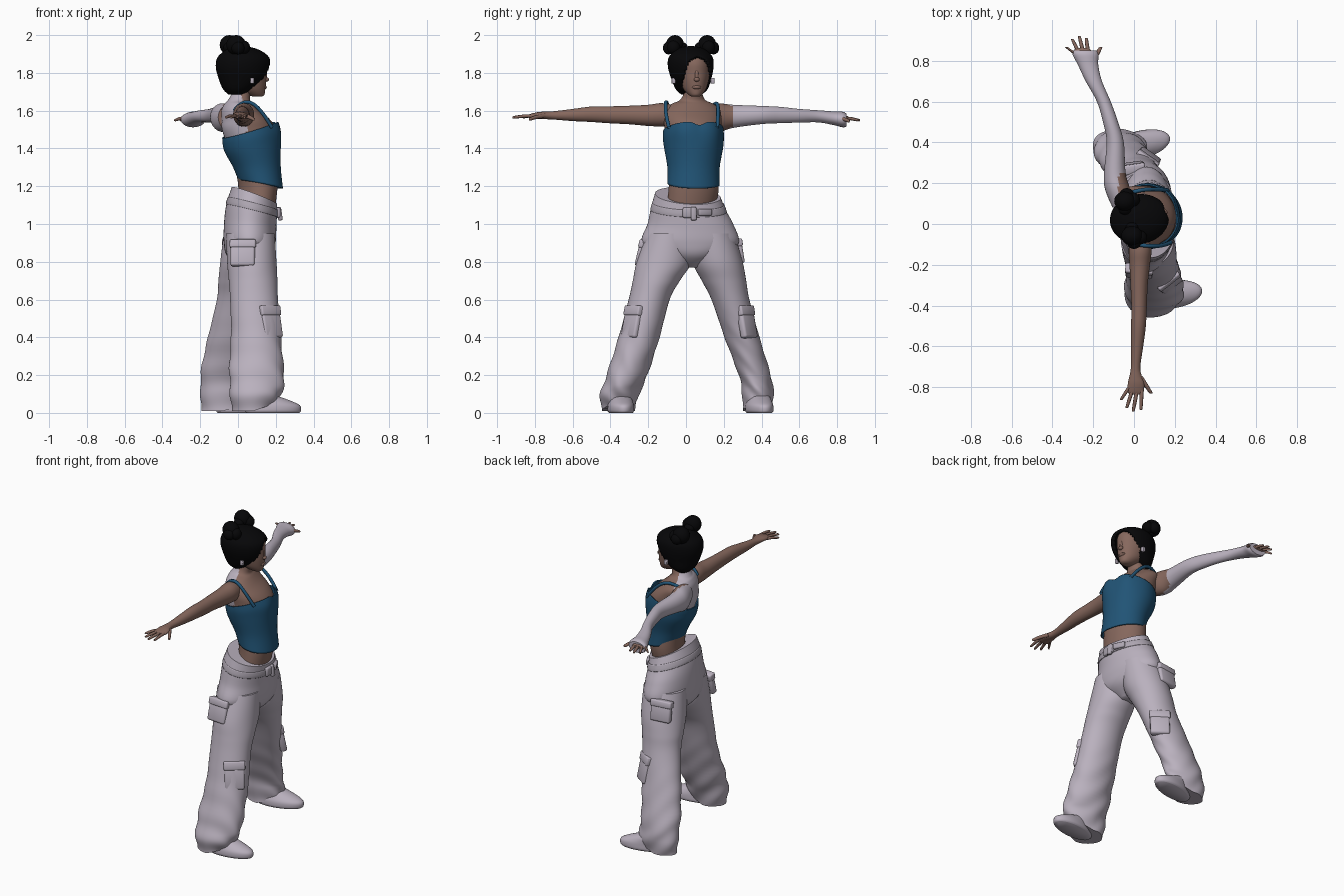
import bpy, bmesh, math
from mathutils import Vector, Matrix

if "Cube" in bpy.data.objects:
    bpy.data.objects.remove(bpy.data.objects["Cube"])

def mat(name, c):
    m = bpy.data.materials.new(name)
    m.diffuse_color = (*c, 1)
    m.use_nodes = True
    m.node_tree.nodes["Principled BSDF"].inputs["Base Color"].default_value = m.diffuse_color
    return m

FABRIC = mat("pale_lilac_fabric", (0.49, 0.44, 0.515))
BELT = mat("greyed_lilac_belt", (0.42, 0.38, 0.44))
SKIN = mat("brown_skin", (0.24, 0.138, 0.11))
HAIR = mat("black_hair", (0.002, 0.002, 0.0025))
BLUE = mat("teal_blue_bodice", (0.015, 0.088, 0.18))

def finish(name, bm, mats, angle=50):
    bmesh.ops.recalc_face_normals(bm, faces=bm.faces)
    me = bpy.data.meshes.new(name)
    bm.to_mesh(me)
    bm.free()
    ob = bpy.data.objects.new(name, me)
    bpy.context.collection.objects.link(ob)
    for m in mats:
        me.materials.append(m)
    bpy.ops.object.select_all(action='DESELECT')
    ob.select_set(True)
    bpy.context.view_layer.objects.active = ob
    bpy.ops.object.shade_smooth_by_angle(angle=math.radians(angle))
    return ob

def blend(rows, k):
    """Catmull-Rom interpolation of profile rows."""
    out, n = [], len(rows)
    for i in range(n - 1):
        p = [rows[max(0, min(n - 1, i + d))] for d in (-1, 0, 1, 2)]
        for j in range(k):
            t = j / k
            out.append([0.5 * (2*b + (c-a)*t + (2*a-5*b+4*c-d)*t*t + (3*b-a-3*c+d)*t**3)
                        for a, b, c, d in zip(*p)])
    return out + [list(rows[-1])]

def loft(name, rows, mats, axis='z', n=40, k=6, yaw=0, warp=None, caps=True, rule=None, cut=None):
    """Elliptical rings: (position on axis, centre 1, centre 2, radius 1, radius 2)."""
    bm, rings = bmesh.new(), []
    cy, sy = math.cos(yaw), math.sin(yaw)
    for t, c1, c2, r1, r2 in blend(rows, k):
        ring = []
        for i in range(n):
            a = math.tau * i / n
            dz, s = warp(a, t) if warp else (0, 1)
            u, v = r1 * s * math.cos(a), r2 * s * math.sin(a)
            u, v = u * cy - v * sy, u * sy + v * cy
            co = (c1 + u, c2 + v, t + dz) if axis == 'z' else (c1 + u, t, c2 + v)
            ring.append(bm.verts.new(co))
        rings.append(ring)
    for p, q in zip(rings, rings[1:]):
        for i in range(n):
            bm.faces.new((p[i], p[(i+1) % n], q[(i+1) % n], q[i]))
    if caps:
        bm.faces.new(rings[0])
        bm.faces.new(rings[-1])
    if cut:
        bmesh.ops.delete(bm, geom=[f for f in bm.faces if cut(f.calc_center_median())], context='FACES')
    if rule:
        for f in bm.faces:
            f.material_index = rule(f.calc_center_median())
    return finish(name, bm, mats)

def ball(name, loc, r, m, yaw=0):
    bm = bmesh.new()
    bmesh.ops.create_uvsphere(bm, u_segments=24, v_segments=14, radius=1)
    bm.transform(Matrix.Translation(loc) @ Matrix.Rotation(yaw, 4, 'Z') @ Matrix.Diagonal((*r, 1)))
    return finish(name, bm, [m])

def box(name, loc, size, m, yaw=0, lean=0, bevel=0.012):
    """Local x points outward, y is width, z is height."""
    bm = bmesh.new()
    bmesh.ops.create_cube(bm, size=1)
    bm.transform(Matrix.Diagonal((*size, 1)))
    bmesh.ops.bevel(bm, geom=bm.edges[:], offset=bevel, segments=2, affect='EDGES', profile=0.5)
    bm.transform(Matrix.Translation(loc) @ Matrix.Rotation(yaw, 4, 'Z') @ Matrix.Rotation(lean, 4, 'Y'))
    return finish(name, bm, [m])

def solidify(ob, th):
    md = ob.modifiers.new("thickness", 'SOLIDIFY')
    md.thickness, md.offset = th, -1

def cord(name, pts, r, m):
    cu = bpy.data.curves.new(name, 'CURVE')
    cu.dimensions, cu.bevel_depth, cu.bevel_resolution = '3D', r, 2
    sp = cu.splines.new('NURBS')
    sp.points.add(len(pts) - 1)
    for p, co in zip(sp.points, pts):
        p.co = (*co, 1)
    sp.use_endpoint_u, sp.order_u = True, 3
    cu.materials.append(m)
    ob = bpy.data.objects.new(name, cu)
    bpy.context.collection.objects.link(ob)
    bpy.ops.object.select_all(action='DESELECT')
    ob.select_set(True)
    bpy.context.view_layer.objects.active = ob
    bpy.ops.object.convert(target='MESH')

# Torso and neck, with the pale shrug covering the upper back
YAW = math.radians(16)
def back_rule(c):
    f = (c.x - 0.02) * math.cos(YAW) + (c.y - 0.035) * math.sin(YAW)
    return 1 if 1.43 < c.z < 1.69 and f < -0.015 else 0
loft("torso", [(1.06, .09, .02, .10, .13), (1.18, .105, .04, .10, .135), (1.3, .098, .04, .113, .128),
               (1.42, .075, .04, .132, .145), (1.5, .058, .037, .142, .15), (1.55, .043, .035, .127, .154),
               (1.6, .015, .035, .098, .15), (1.635, .005, .035, .073, .115), (1.655, .005, .035, .058, .07),
               (1.69, .016, .037, .05, .05), (1.74, .025, .038, .046, .048)],
     [SKIN, FABRIC], yaw=YAW, n=56, rule=back_rule)

# Fitted bodice with sweetheart neckline
def bodice_warp(a, z):
    t = (z - 1.21) / 0.29
    dz = math.cos(a) * (-0.022 * (1 - t) + 0.045 * t) - 0.022 * t**4 * math.exp(-(math.sin(a) / .2)**2) * (math.cos(a) > 0)
    bust = sum(math.exp(-((a - c) / .33)**2) for c in (.52, math.tau - .52))
    return dz, 1 + 0.05 * bust * math.exp(-((z - 1.46) / .06)**2)
bodice = loft("bodice", [(1.21, .12, .04, .117, .139), (1.3, .1, .04, .126, .139), (1.4, .078, .041, .147, .156),
                         (1.46, .07, .039, .151, .162), (1.5, .064, .038, .147, .16)],
              [BLUE], yaw=YAW * .8, n=64, warp=bodice_warp, caps=False)
solidify(bodice, 0.008)
cord("right_strap", [(.18, -.09, 1.51), (.14, -.108, 1.58), (.07, -.108, 1.65), (.01, -.1, 1.64), (-.02, -.09, 1.6)], .010, BLUE)
cord("left_strap", [(.165, .165, 1.51), (.11, .172, 1.59), (.01, .165, 1.655), (-.05, .14, 1.62)], .010, BLUE)

# Bare arm, sleeved arm and hands
loft("bare_arm", [(-.06, .03, 1.57, .05, .058), (-.13, .03, 1.578, .056, .062), (-.2, .028, 1.575, .05, .056),
                  (-.3, .025, 1.577, .042, .049), (-.4, .025, 1.578, .038, .045), (-.5, .022, 1.581, .036, .041),
                  (-.6, .015, 1.577, .03, .032), (-.7, .008, 1.575, .023, .022), (-.745, .008, 1.575, .03, .02),
                  (-.78, .01, 1.575, .04, .018), (-.82, .008, 1.571, .04, .013), (-.835, .008, 1.57, .03, .007)],
     [SKIN], axis='y', n=28, k=4)
# The front of the sleeved shoulder stays bare
loft("sleeve", [(.08, -.05, 1.565, .055, .065), (.17, -.08, 1.563, .062, .076), (.25, -.094, 1.57, .053, .061),
                (.4, -.092, 1.577, .042, .048), (.5, -.115, 1.577, .037, .043), (.6, -.148, 1.573, .034, .036),
                (.7, -.197, 1.57, .04, .032), (.78, -.225, 1.56, .05, .036), (.83, -.237, 1.553, .064, .041),
                (.85, -.24, 1.55, .058, .034)], [FABRIC, SKIN], axis='y', n=28, k=6,
     rule=lambda c: 1 if c.y < .25 and c.x > -.075 else 0)
loft("sleeved_hand", [(.78, -.228, 1.56, .03, .018), (.82, -.24, 1.56, .045, .016), (.85, -.252, 1.56, .042, .013),
                      (.862, -.253, 1.56, .03, .007)], [SKIN], axis='y', n=24, k=4)
def finger(name, x0, y0, z0, x1, y1, z1, r=.0095):
    e = .96
    loft(name, [(y0, x0, z0, r, r), ((y0 + y1) / 2, (x0 + x1) / 2, (z0 + z1) / 2 + .003, r, r * .9),
                (y0 + (y1 - y0) * e, x0 + (x1 - x0) * e, z1, r * .75, r * .7), (y1, x1, z1, .002, .002)],
         [SKIN], axis='y', n=10, k=3)
for i, (a, b, ty) in enumerate([(-.024, -.064, -.862), (-.004, -.036, -.902), (.017, -.004, -.918), (.038, .034, -.91)]):
    finger(f"bare_hand_finger_{i+1}", a, -.80, 1.572, b, ty, 1.565)
finger("bare_hand_thumb", .03, -.745, 1.573, .084, -.83, 1.555, .012)
for i, (a, b, ty) in enumerate([(-.284, -.333, .868), (-.266, -.302, .905), (-.246, -.268, .92), (-.224, -.234, .912)]):
    finger(f"sleeved_hand_finger_{i+1}", a, .83, 1.56, b, ty, 1.55)
finger("sleeved_hand_thumb", -.2, .80, 1.56, -.163, .866, 1.545, .012)

# Head and face
HY = math.radians(8)
loft("head", [(1.674, .105, .05, .022, .02), (1.685, .092, .049, .048, .036), (1.715, .065, .046, .08, .06),
              (1.76, .045, .043, .105, .076), (1.8, .038, .042, .112, .084), (1.85, .033, .04, .118, .086),
              (1.885, .028, .038, .105, .075), (1.91, .02, .035, .05, .04)], [SKIN], yaw=HY)
def face_pt(f, s, z):
    return (.025 + f * math.cos(HY) - s * math.sin(HY), .04 + f * math.sin(HY) + s * math.cos(HY), z)
ball("nose_bridge", face_pt(.119, 0, 1.785), (.012, .011, .034), SKIN, HY)
ball("nose_tip", face_pt(.126, 0, 1.765), (.014, .015, .012), SKIN, HY)
ball("lips", face_pt(.116, 0, 1.724), (.012, .024, .01), SKIN, HY)
for side, s in (("right", -1), ("left", 1)):
    box(side + "_earring", face_pt(.035, s * .104 - .008, 1.758), (.02, .02, .03), FABRIC, HY, bevel=.004)

# Hair shell with an opening for the face, plus two lumpy buns
def face_hole(c):
    f = (c.x - .025) * math.cos(HY) + (c.y - .03) * math.sin(HY)
    s = -(c.x - .025) * math.sin(HY) + (c.y - .03) * math.cos(HY)
    return f > .04 and ((s - .016) / .078)**2 + ((c.z - 1.765) / .125)**2 < 1
hair = loft("hair", [(1.685, -.01, .03, .04, .055), (1.715, .0, .03, .08, .085), (1.77, .022, .028, .125, .106),
                     (1.83, .026, .025, .144, .12), (1.88, .028, .025, .138, .117), (1.915, .026, .025, .1, .088),
                     (1.935, .018, .026, .055, .05), (1.942, .012, .026, .008, .008)],
            [HAIR], yaw=HY, n=64, k=7, cut=face_hole)
solidify(hair, 0.018)
for side, x, y, s in (("right", -.0, -.058, -1), ("left", -.035, .112, 1)):
    ball(side + "_bun", (x - .01, y, 1.948), (.052, .048, .052), HAIR)
    ball(side + "_bun_outer", (x, y + s * .034, 1.932), (.035, .03, .034), HAIR)
    ball(side + "_bun_front", (x + .03, y + s * .008, 1.935), (.034, .034, .036), HAIR)
    ball(side + "_bun_inner", (x - .01, y - s * .035, 1.935), (.032, .032, .028), HAIR)

# Trousers: hips and two baggy legs
loft("trouser_hips", [(.77, .06, .03, .05, .04), (.83, .06, .027, .118, .17), (.9, .062, .022, .137, .257),
                      (1.0, .065, .025, .138, .227), (1.08, .073, .013, .133, .198), (1.15, .087, .01, .12, .174)],
     [FABRIC], n=56, warp=lambda a, z: ((-.045 * math.cos(a) - .012 * math.sin(a)) * max(0, (z - .9) / .25), 1))
def leg_warp(a, z):
    low = max(0, (.55 - z) / .55)
    slant = z * 44 + 4 * math.cos(a - .8) + 1.5 * math.sin(2 * a)
    fold = .05 * low * math.sin(slant) + .03 * low * math.sin(3 * a + z * 14)
    return .04 * max(0, math.cos(a)) * max(0, 1 - z / .15), 1.005 + fold
loft("right_trouser_leg", [(.95, .065, -.085, .128, .122), (.8, .073, -.116, .13, .144), (.7, .08, -.157, .128, .124),
                           (.6, .085, -.195, .126, .108), (.4, .096, -.248, .132, .108), (.2, .098, -.315, .144, .107),
                           (.1, .093, -.35, .136, .102), (.01, .08, -.358, .115, .087)],
     [FABRIC], n=56, k=9, warp=leg_warp)
loft("left_trouser_leg", [(.95, .055, .137, .13, .118), (.8, .042, .167, .135, .132), (.7, .025, .201, .128, .117),
                          (.6, .01, .235, .121, .1), (.4, -.033, .297, .125, .092), (.2, -.07, .362, .128, .084),
                          (.1, -.072, .381, .127, .082), (.01, -.078, .378, .12, .076)],
     [FABRIC], n=56, k=9, warp=leg_warp)

# Cargo pockets with flaps
R = math.radians
for name, loc, yaw, w, h, lean in (
        ("right_upper", (.025, -.234, .845), R(-94), .13, .14, -.24), ("left_upper", (-.015, .275, .855), R(98), .13, .13, -.16),
        ("right_lower", (.173, -.284, .48), R(-52), .12, .17, -.22), ("left_lower", (.07, .322, .48), R(55), .115, .17, -.2)):
    box(name + "_pocket", loc, (.04, w, h), FABRIC, yaw, lean)
    up = Matrix.Rotation(yaw, 3, 'Z') @ Matrix.Rotation(lean, 3, 'Y') @ Vector((0, 0, h * .36))
    box(name + "_pocket_flap", Vector(loc) + up, (.048, w + .008, h * .32), FABRIC, yaw, lean, .008)

# Belt, buckle and hanging belt end
belt = loft("belt", [(1.07, .073, .014, .137, .202), (1.085, .075, .013, .137, .199), (1.108, .078, .012, .132, .191)],
            [BELT], n=56, k=3, caps=False, warp=lambda a, z: (-.034 * math.cos(a) - .006 * math.sin(a), 1))
solidify(belt, .012)
box("belt_buckle", (.212, .02, 1.06), (.025, .075, .055), BELT, 0, 0, .008)
box("belt_knot", (.22, .04, 1.055), (.022, .03, .072), BELT, .2, -.15, .007)
box("belt_end", (.198, .1, 1.062), (.025, .075, .036), BELT, .45, 0, .007)

# Shoes
for side, x, y, yaw in (("right", .185, -.345, R(8)), ("left", .03, .388, R(14))):
    loft(side + "_shoe", [(0, x, y, .142, .06), (.012, x, y, .15, .068), (.04, x - .002, y, .146, .067),
                          (.065, x - .025, y, .118, .06), (.09, x - .055, y, .08, .052), (.12, x - .085, y, .045, .042)],
         [FABRIC], n=36, k=4, yaw=yaw)
